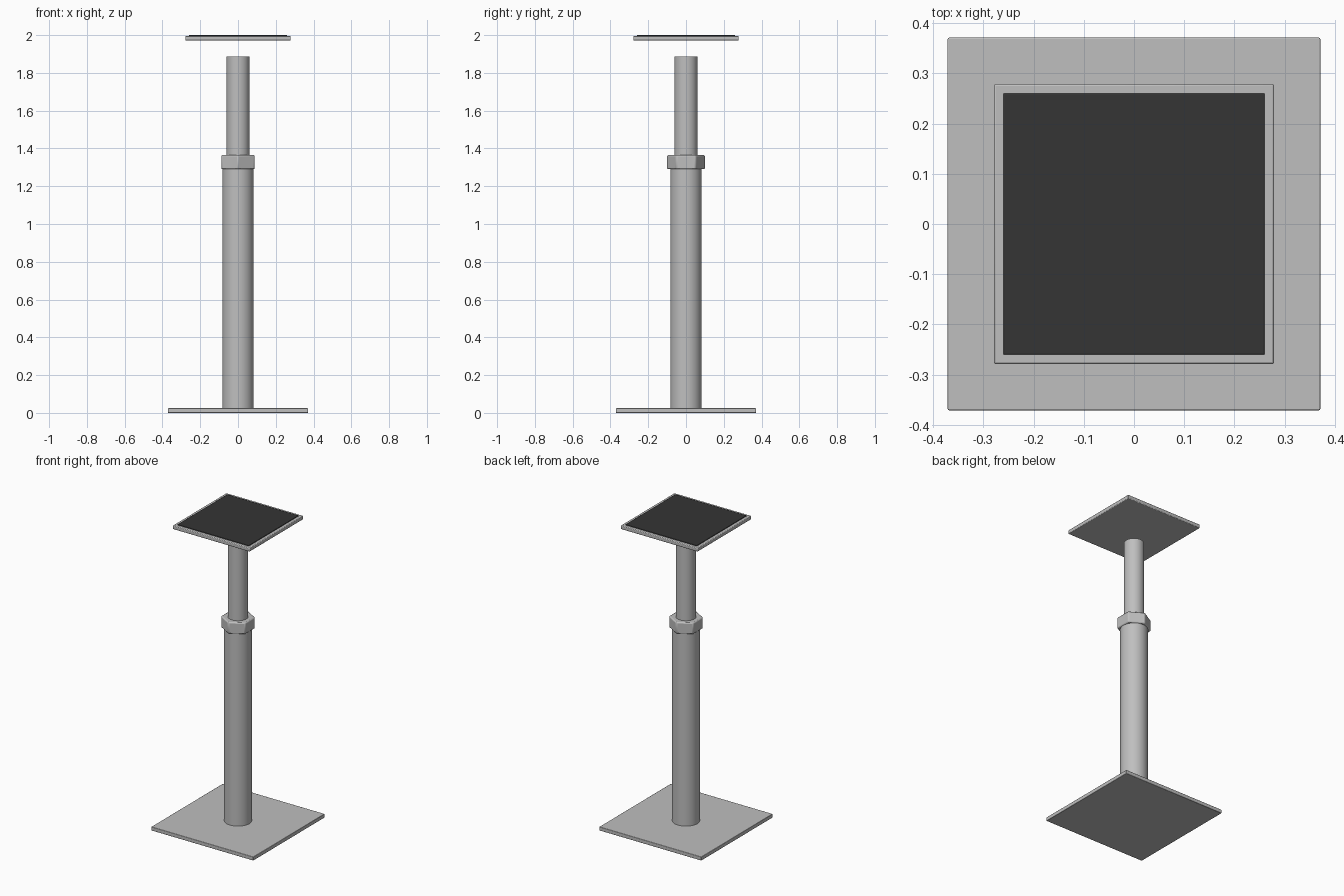
import bpy
import math

if "Cube" in bpy.data.objects:
    bpy.data.objects.remove(bpy.data.objects["Cube"])


def material(name, value):
    m = bpy.data.materials.new(name)
    m.diffuse_color = (value, value, value, 1)
    m.use_nodes = True
    m.node_tree.nodes["Principled BSDF"].inputs["Base Color"].default_value = m.diffuse_color
    return m


steel = material("brushed steel grey", 0.52)
rubber = material("black rubber", 0.035)


def finish(obj, name, mat, bevel, segments=2):
    obj.name = name
    obj.data.materials.append(mat)
    if bevel:
        mod = obj.modifiers.new("rounded edges", "BEVEL")
        mod.width = bevel
        mod.segments = segments
        mod.limit_method = "ANGLE"
        mod.angle_limit = math.radians(40)
    bpy.ops.object.shade_smooth_by_angle(angle=math.radians(35))


def plate(name, half, z0, z1, mat, bevel, corner=0.0):
    bpy.ops.mesh.primitive_cube_add(size=1, location=(0, 0, (z0 + z1) / 2))
    obj = bpy.context.object
    obj.scale = (half * 2, half * 2, z1 - z0)
    bpy.ops.object.transform_apply(location=False, rotation=False, scale=True)
    finish(obj, name, mat, bevel)


def column(name, radius, z0, z1, sides, bevel, turn=0.0):
    bpy.ops.mesh.primitive_cylinder_add(
        vertices=sides, radius=radius, depth=z1 - z0,
        location=(0, 0, (z0 + z1) / 2), rotation=(0, 0, turn))
    finish(bpy.context.object, name, steel, bevel)


# Square floor plate
plate("base_plate", 0.371, 0.0, 0.025, steel, 0.003)

# Telescoping post: outer tube, hexagonal lock nut, inner rod
column("outer_tube", 0.083, 0.024, 1.295, 64, 0.0)
column("lock_nut", 0.102, 1.29, 1.365, 6, 0.007)
column("inner_rod", 0.061, 1.29, 1.887, 64, 0.002)

# Top platform with a thin dark pad
plate("top_plate", 0.279, 1.971, 1.996, steel, 0.004)
plate("top_pad", 0.26, 1.993, 2.0, rubber, 0.002)
